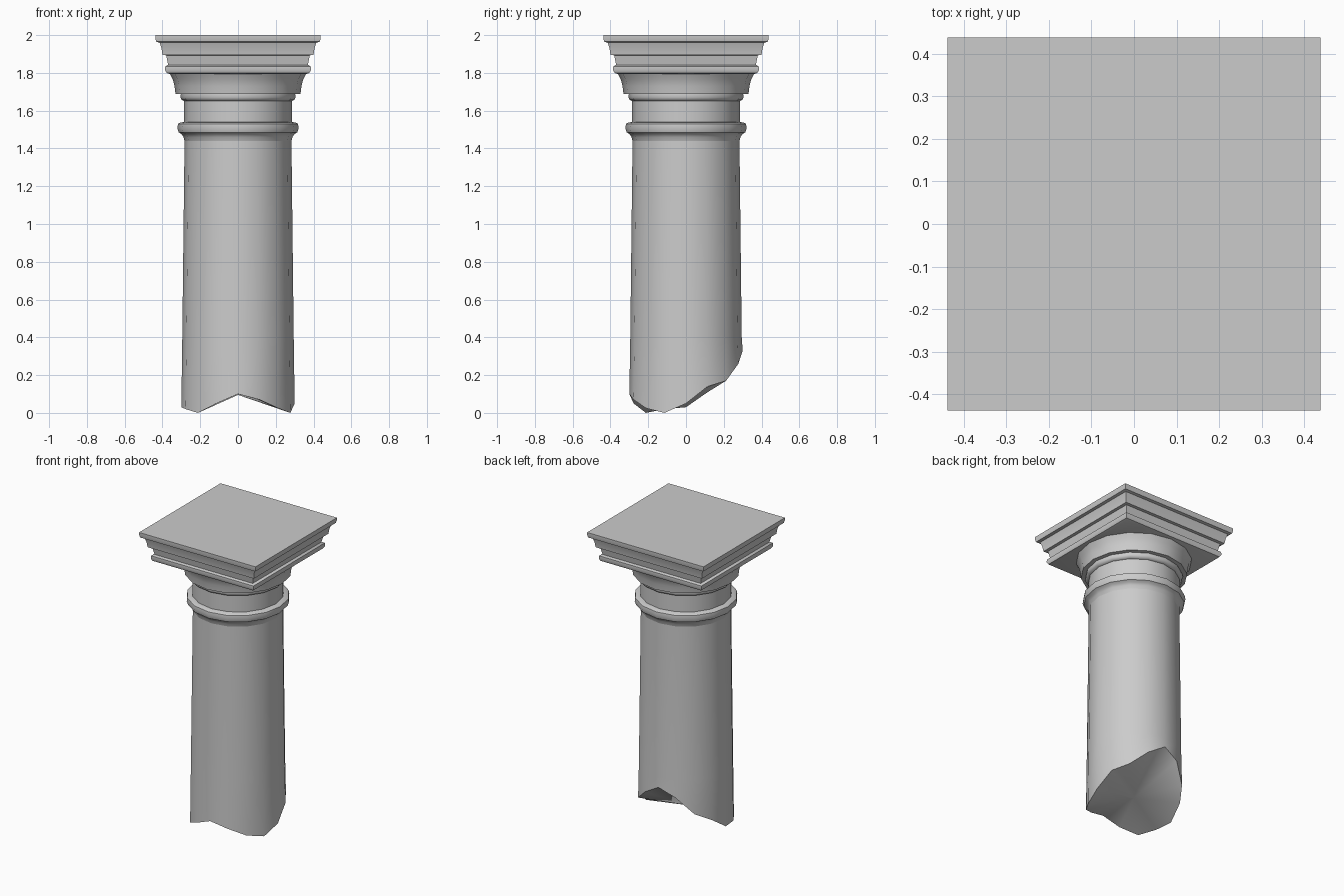
import bpy, math

if "Cube" in bpy.data.objects:
    bpy.data.objects.remove(bpy.data.objects["Cube"])

SIDES = 16


def ring(r, z, n, offset=0.0):
    # z may be one height or one height per corner
    zs = z if isinstance(z, list) else [z] * n
    return [(r * math.cos(offset + 2 * math.pi * i / n),
             r * math.sin(offset + 2 * math.pi * i / n), zs[i]) for i in range(n)]


def stack(name, rings, bottom_centre=None, angle=40):
    # Skin a stack of rings and close both ends
    n = len(rings[0])
    verts = [v for r in rings for v in r]
    faces = []
    for k in range(len(rings) - 1):
        a, b = k * n, (k + 1) * n
        faces += [(a + i, a + (i + 1) % n, b + (i + 1) % n, b + i) for i in range(n)]
    top = (len(rings) - 1) * n
    faces.append(tuple(range(top, top + n)))
    if bottom_centre:
        verts.append(bottom_centre)
        c = len(verts) - 1
        faces += [(c, (i + 1) % n, i) for i in range(n)]
    else:
        faces.append(tuple(reversed(range(n))))
    mesh = bpy.data.meshes.new(name)
    mesh.from_pydata(verts, [], faces)
    ob = bpy.data.objects.new(name, mesh)
    bpy.context.collection.objects.link(ob)
    bpy.ops.object.select_all(action='DESELECT')
    ob.select_set(True)
    bpy.context.view_layer.objects.active = ob
    bpy.ops.object.shade_smooth_by_angle(angle=math.radians(angle))
    return ob


# Tapering shaft with a broken lower end, heights going round from +x
broken = [.05, .14, .17, .26, .33, .28, .17, .11,
          .03, .02, .0, .05, .10, .07, .025, .0]
shaft = [ring(.30, broken, SIDES)]
shaft += [ring(r, z, SIDES) for r, z in [(.295, .40), (.283, 1.44), (.283, 1.50)]]
stack("shaft", shaft, bottom_centre=(0, 0, .095))

# Neck with rounded collar
neck = [(.281, 1.43), (.288, 1.46), (.298, 1.475), (.314, 1.485), (.321, 1.507),
        (.318, 1.53), (.305, 1.537), (.285, 1.54), (.285, 1.66)]
stack("neck_collar", [ring(r, z, SIDES) for r, z in neck])

# Round flaring capital under the square slab
capital = [(.285, 1.65), (.298, 1.657), (.305, 1.67), (.303, 1.687), (.331, 1.688),
           (.336, 1.73), (.345, 1.765), (.362, 1.797)]
stack("capital", [ring(r, z, SIDES) for r, z in capital])

# Square moulded slab
slab = [(.365, 1.795), (.378, 1.80), (.386, 1.815), (.385, 1.835), (.370, 1.843),
        (.380, 1.893), (.400, 1.895), (.405, 1.93), (.415, 1.96), (.433, 1.965),
        (.438, 1.985), (.438, 2.0)]
stack("square_slab", [ring(h * math.sqrt(2), z, 4, math.pi / 4) for h, z in slab])
